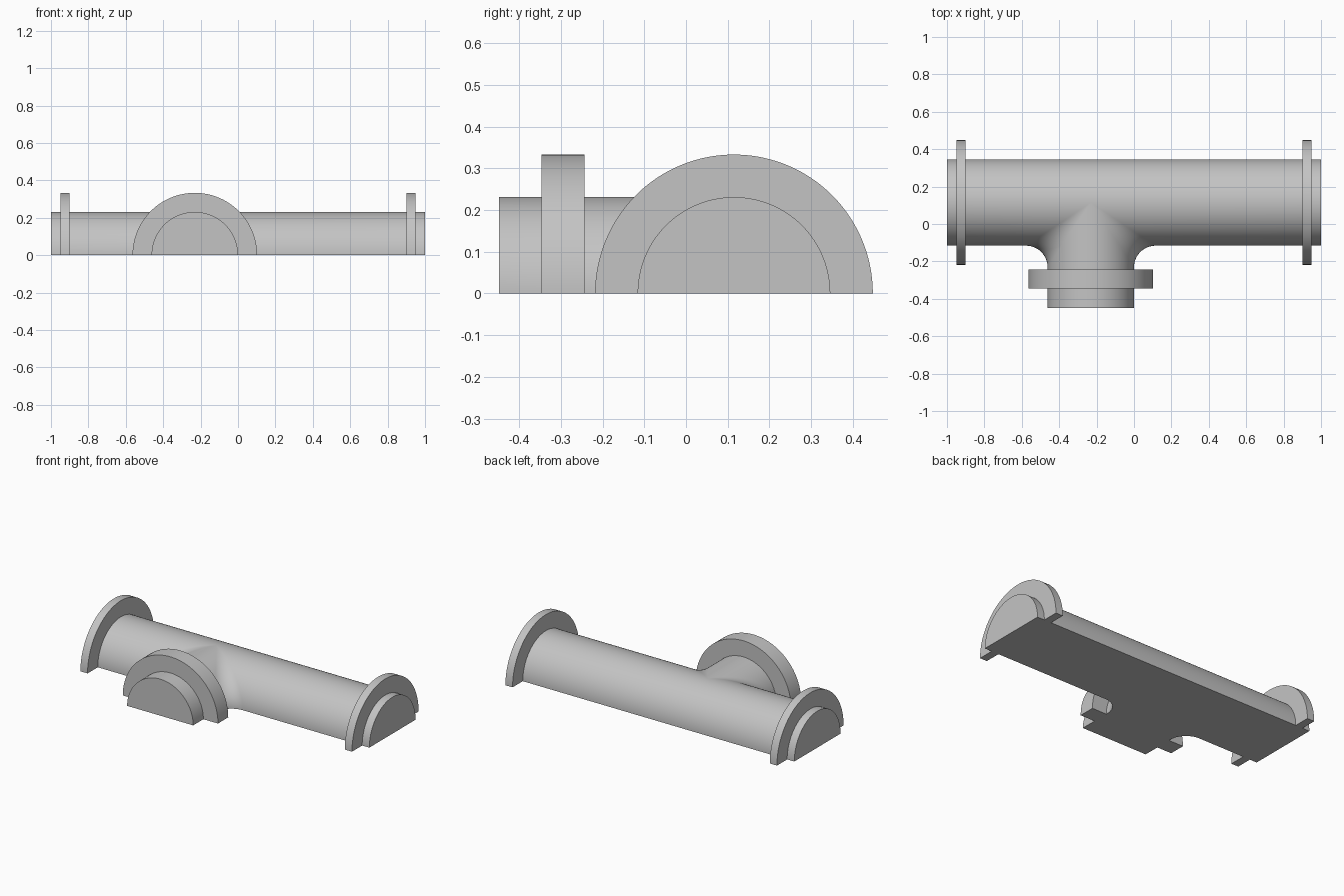
import bpy, bmesh
from math import sin, cos, pi, radians
from mathutils import Vector

cube = bpy.data.objects.get("Cube")
if cube:
    bpy.data.objects.remove(cube, do_unlink=True)

R, FILLET, FLANGE_R = 0.231, 0.115, 0.333
AXIS_Y, BRANCH_X, FRONT = 0.115, -0.231, -0.448
LEVELS, ARC = 40, 14

grey = bpy.data.materials.new("light_grey")
grey.use_nodes = True
colour = (0.55, 0.55, 0.55, 1)
grey.diffuse_color = colour
grey.node_tree.nodes["Principled BSDF"].inputs["Base Color"].default_value = colour


def finish(name, bm):
    bmesh.ops.remove_doubles(bm, verts=bm.verts, dist=1e-5)
    bmesh.ops.recalc_face_normals(bm, faces=bm.faces)
    mesh = bpy.data.meshes.new(name)
    bm.to_mesh(mesh)
    bm.free()
    mesh.materials.append(grey)
    obj = bpy.data.objects.new(name, mesh)
    bpy.context.collection.objects.link(obj)
    bpy.ops.object.select_all(action="DESELECT")
    obj.select_set(True)
    bpy.context.view_layer.objects.active = obj
    bpy.ops.object.shade_smooth_by_angle(angle=radians(30))
    return obj


def side_path(t, side):
    """Outline from a run end, round the rolling-ball fillet, to the branch mouth."""
    c, s = cos(t), sin(t)
    centre = (R + FILLET) * Vector((c, c, s))
    on_run, on_branch = Vector((0, c, s)), Vector((c, 0, s))
    pts = [Vector((side, AXIS_Y - R * c, R * s))]
    for i in range(ARC + 1):
        p = centre - FILLET * on_run.lerp(on_branch, i / ARC).normalized()
        pts.append(Vector((BRANCH_X + side * p.x, AXIS_Y - p.y, p.z)))
    pts.append(Vector((BRANCH_X + side * R * c, FRONT, R * s)))
    return pts


# Halved tee body: closed outlines stacked from the flat base to the crown
bm = bmesh.new()
loops = []
for k in range(LEVELS + 1):
    t = pi / 2 * k / LEVELS
    back = [Vector((x, AXIS_Y + R * cos(t), R * sin(t))) for x in (1, BRANCH_X, -1)]
    outline = side_path(t, -1) + side_path(t, 1)[::-1] + back
    loops.append([bm.verts.new(p) for p in outline])
bm.faces.new(loops[0])
for low, high in zip(loops, loops[1:]):
    for i in range(len(low)):
        j = (i + 1) % len(low)
        bm.faces.new((low[i], low[j], high[j], high[i]))
finish("tee_body", bm)


def flange(name, place, depth):
    """Half ring; place maps (across, up) to a point, depth is its extrusion."""
    bm = bmesh.new()
    steps = 80
    angles = [pi * i / steps for i in range(steps + 1)]
    outer = [bm.verts.new(place(FLANGE_R * cos(a), FLANGE_R * sin(a))) for a in angles]
    inner = [bm.verts.new(place((R - 0.01) * cos(a), (R - 0.01) * sin(a))) for a in angles]
    faces = [bm.faces.new((outer[i], outer[i + 1], inner[i + 1], inner[i]))
             for i in range(steps)]
    new = bmesh.ops.extrude_face_region(bm, geom=faces, use_keep_orig=True)["geom"]
    moved = [v for v in new if isinstance(v, bmesh.types.BMVert)]
    bmesh.ops.translate(bm, verts=moved, vec=depth)
    finish(name, bm)


# Flanges on the two run ends and the branch
for name, x in (("right_flange", -0.95), ("left_flange", 0.9)):
    flange(name, lambda u, z, x=x: (x, AXIS_Y + u, z), (0.05, 0, 0))
flange("branch_flange", lambda u, z: (BRANCH_X + u, -0.346, z), (0, 0.103, 0))
